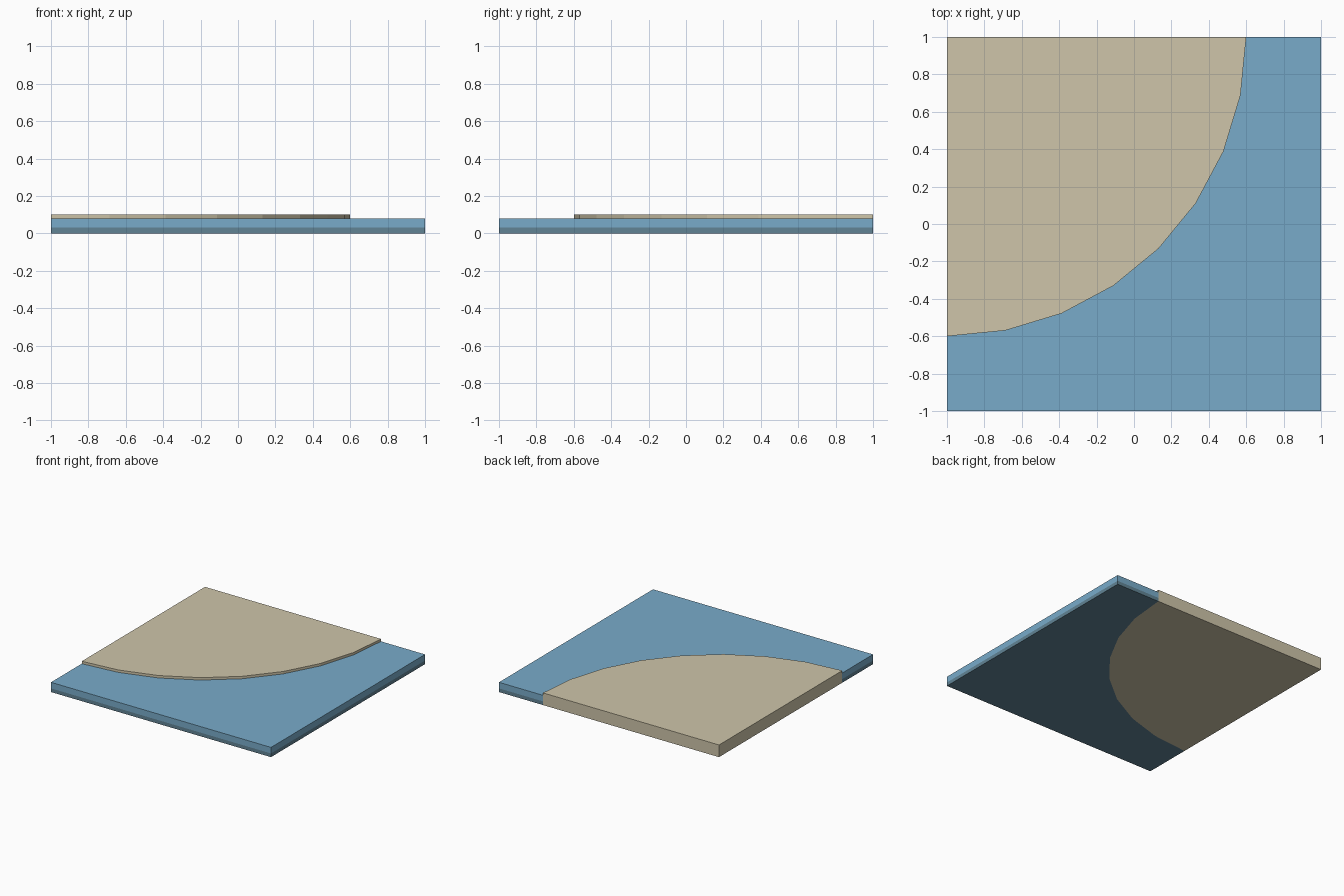
import bpy, bmesh, math

if "Cube" in bpy.data.objects:
    bpy.data.objects.remove(bpy.data.objects["Cube"])


def material(name, color):
    m = bpy.data.materials.new(name)
    m.diffuse_color = (*color, 1)
    m.use_nodes = True
    m.node_tree.nodes["Principled BSDF"].inputs["Base Color"].default_value = m.diffuse_color
    return m


def slab(name, outline, z0, z1, mat):
    """Extrude a counter-clockwise outline from z0 to z1."""
    bm = bmesh.new()
    face = bm.faces.new([bm.verts.new((x, y, z0)) for x, y in outline])
    ext = bmesh.ops.extrude_face_region(bm, geom=[face], use_keep_orig=True)
    for v in ext["geom"]:
        if isinstance(v, bmesh.types.BMVert):
            v.co.z = z1
    bmesh.ops.recalc_face_normals(bm, faces=bm.faces)
    me = bpy.data.meshes.new(name)
    bm.to_mesh(me)
    bm.free()
    me.materials.append(mat)
    ob = bpy.data.objects.new(name, me)
    bpy.context.collection.objects.link(ob)
    return ob


# Shoreline: eight-segment quarter circle around the back left corner
R, N = 1.6, 8
shore = [(-1 + R * math.cos(a), 1 - R * math.sin(a))
         for a in (math.pi / 2 * i / N for i in range(N + 1))]

sand_outline = [(-1, 1)] + shore[::-1]
water_outline = shore + [(-1, -1), (1, -1), (1, 1)]

# Raised sand corner
slab("sand", sand_outline, 0, 0.10, material("sand", (0.62, 0.56, 0.40)))
# Dark bed under the water
slab("water_bed", water_outline, 0, 0.03, material("water_bed", (0.12, 0.23, 0.30)))
# Water surface layer
slab("water", water_outline, 0.03, 0.08, material("water", (0.19, 0.41, 0.59)))
